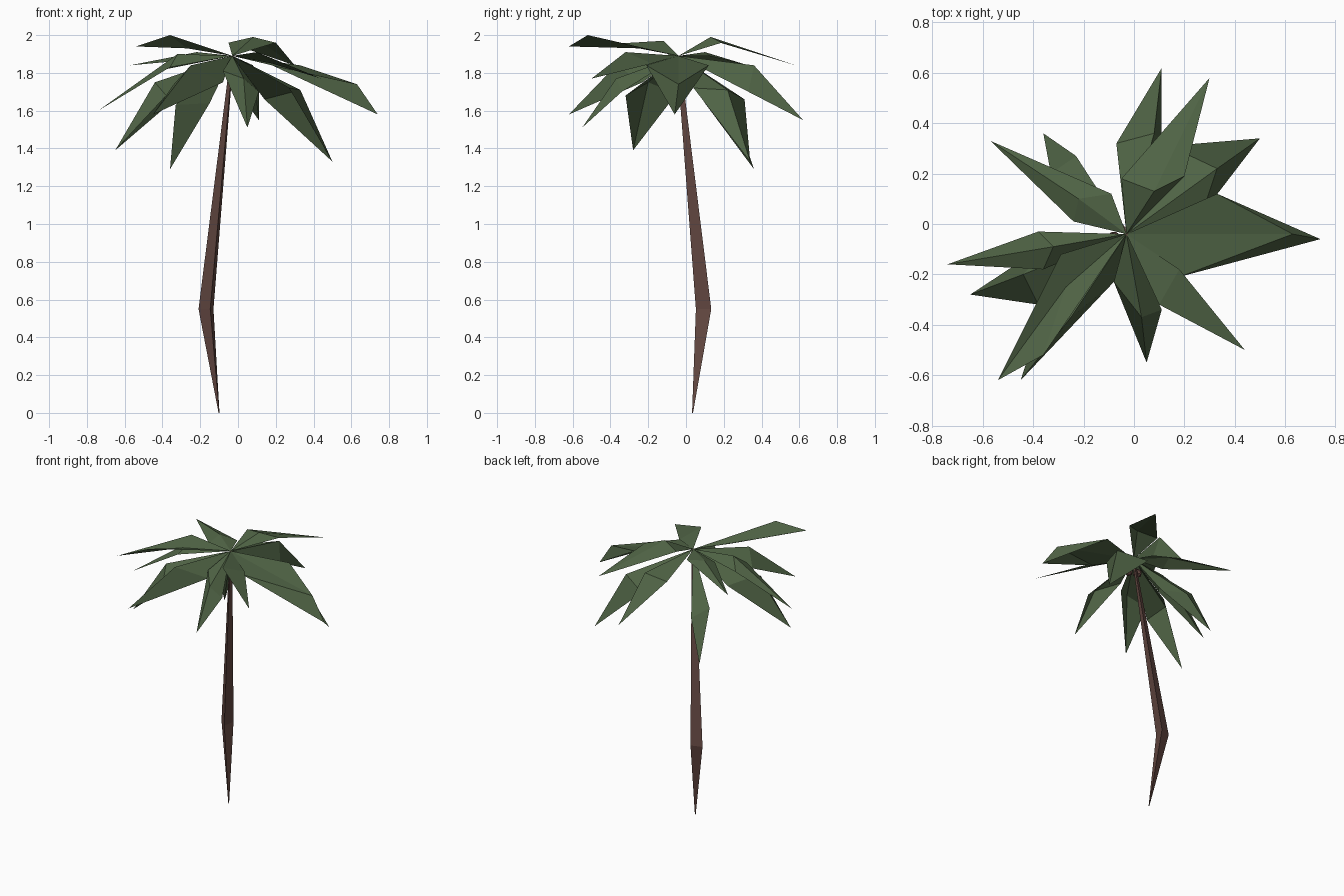
import bpy
import bmesh
import math
from mathutils import Vector

cube = bpy.data.objects.get("Cube")
if cube:
    bpy.data.objects.remove(cube, do_unlink=True)

CROWN = Vector((-0.03, -0.04, 1.89))


def make_material(name, colour):
    material = bpy.data.materials.new(name)
    material.use_nodes = True
    material.diffuse_color = (*colour, 1)
    shader = material.node_tree.nodes["Principled BSDF"]
    shader.inputs["Base Color"].default_value = (*colour, 1)
    shader.inputs["Roughness"].default_value = 0.9
    return material


leaf_green = make_material("leaf green", (0.08, 0.127, 0.06))
bark_brown = make_material("bark brown", (0.127, 0.065, 0.054))


def finish(bm, name, material):
    mesh = bpy.data.meshes.new(name)
    bm.to_mesh(mesh)
    bm.free()
    mesh.materials.append(material)
    part = bpy.data.objects.new(name, mesh)
    bpy.context.collection.objects.link(part)
    return part


def frond(name, tip, side_a, side_b, ridge):
    """Folded leaf: crown point, two wide corners, a ridge and a tip."""
    bm = bmesh.new()
    root, left, right, top, end = [
        bm.verts.new(p) for p in (CROWN, side_a, side_b, ridge, tip)]
    for corners in ((root, left, top), (root, top, right),
                    (left, end, top), (top, end, right)):
        bm.faces.new(corners)
    bm.normal_update()
    # Keep the upper side of the leaf facing outward
    if sum(f.normal.z * f.calc_area() for f in bm.faces) < 0:
        bmesh.ops.reverse_faces(bm, faces=bm.faces[:])
    finish(bm, name, leaf_green)


# Fronds, going round the crown from the left side
frond("frond_left", tip=(0.74, -0.06, 1.58),
      side_a=(0.33, 0.12, 1.84), side_b=(0.18, -0.21, 1.84),
      ridge=(0.63, -0.04, 1.74))
frond("frond_left_back_low", tip=(0.5, 0.34, 1.33),
      side_a=(0.14, 0.31, 1.66), side_b=(0.27, 0.04, 1.72),
      ridge=(0.33, 0.22, 1.71))
frond("frond_left_back_high", tip=(0.3, 0.58, 1.84),
      side_a=(-0.05, 0.18, 1.96), side_b=(0.2, 0.19, 1.96),
      ridge=(0.08, 0.13, 1.99))
frond("frond_back", tip=(0.11, 0.62, 1.55),
      side_a=(-0.07, 0.32, 1.8), side_b=(0.11, 0.33, 1.7),
      ridge=(0.08, 0.36, 1.84))
frond("frond_right_back_low", tip=(-0.36, 0.36, 1.29),
      side_a=(-0.23, 0.27, 1.56), side_b=(-0.15, 0.1, 1.64),
      ridge=(-0.33, 0.2, 1.63))
frond("frond_right_back_high", tip=(-0.57, 0.33, 1.84),
      side_a=(-0.24, 0.01, 1.87), side_b=(-0.09, 0.12, 1.89),
      ridge=(-0.22, 0.1, 1.91))
frond("frond_right", tip=(-0.74, -0.16, 1.6),
      side_a=(-0.38, -0.03, 1.82), side_b=(-0.36, -0.18, 1.83),
      ridge=(-0.32, -0.09, 1.9))
frond("frond_right_low", tip=(-0.65, -0.28, 1.39),
      side_a=(-0.38, -0.32, 1.68), side_b=(-0.3, -0.05, 1.69),
      ridge=(-0.44, -0.2, 1.75))
frond("frond_right_front_high", tip=(-0.54, -0.62, 1.94),
      side_a=(-0.29, -0.12, 1.97), side_b=(-0.36, -0.52, 2),
      ridge=(-0.27, -0.25, 1.93))
frond("frond_right_front_low", tip=(-0.45, -0.62, 1.58),
      side_a=(-0.08, -0.23, 1.75), side_b=(-0.34, -0.28, 1.74),
      ridge=(-0.25, -0.37, 1.84))
frond("frond_front", tip=(0.05, -0.55, 1.51),
      side_a=(-0.08, -0.23, 1.81), side_b=(0.11, -0.34, 1.7),
      ridge=(0.03, -0.37, 1.77))
frond("frond_left_front", tip=(0.44, -0.5, 1.77),
      side_a=(0.1, -0.32, 1.91), side_b=(0.18, -0.18, 1.85),
      ridge=(0.14, -0.25, 1.88))

# Trunk: three-sided, pointed at the foot, swollen at the bend
bm = bmesh.new()
rings = []
for centre, radius in (((-0.1, 0.035, 0), 0.003),
                       ((-0.162, 0.098, 0.55), 0.048),
                       (CROWN, 0.01)):
    ring = []
    for i in range(3):
        angle = math.radians(48 + 120 * i)
        offset = Vector((math.cos(angle), math.sin(angle), 0)) * radius
        ring.append(bm.verts.new(Vector(centre) + offset))
    rings.append(ring)
for low, high in zip(rings, rings[1:]):
    for i in range(3):
        j = (i + 1) % 3
        bm.faces.new((low[i], low[j], high[j], high[i]))
bm.faces.new(rings[0][::-1])
bm.faces.new(rings[-1])
finish(bm, "trunk", bark_brown)

# Nuts tucked under the crown
for name, centre in (("nut_right", (-0.08, -0.06, 1.81)),
                     ("nut_front", (-0.02, -0.08, 1.81))):
    bm = bmesh.new()
    bmesh.ops.create_icosphere(bm, subdivisions=1, radius=0.033)
    bmesh.ops.translate(bm, verts=bm.verts, vec=centre)
    finish(bm, name, bark_brown)
